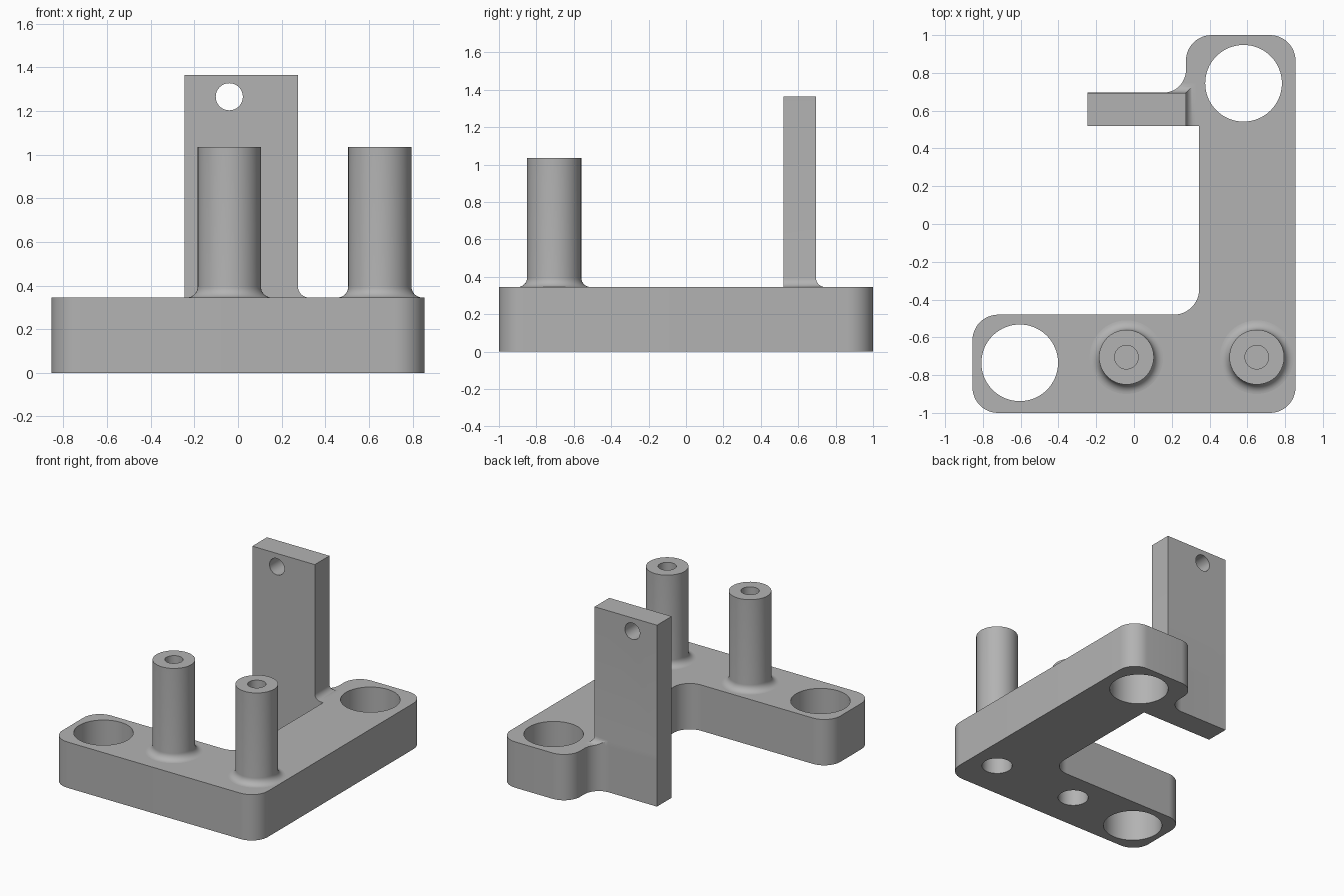
import bpy, bmesh, math
from mathutils import Vector, Matrix

if "Cube" in bpy.data.objects:
    bpy.data.objects.remove(bpy.data.objects["Cube"], do_unlink=True)

BASE_TOP, TAB_TOP, PEG_TOP = 0.345, 1.365, 1.035
FILLET, CORNER = 0.05, 0.135

grey = bpy.data.materials.new("plain grey")
grey.use_nodes = True
colour = (0.45, 0.45, 0.45, 1)
grey.diffuse_color = colour
grey.node_tree.nodes["Principled BSDF"].inputs["Base Color"].default_value = colour


def finish(name, bm):
    bmesh.ops.recalc_face_normals(bm, faces=bm.faces)
    mesh = bpy.data.meshes.new(name)
    bm.to_mesh(mesh)
    bm.free()
    mesh.materials.append(grey)
    obj = bpy.data.objects.new(name, mesh)
    bpy.context.collection.objects.link(obj)
    return obj


def select(obj):
    bpy.ops.object.select_all(action='DESELECT')
    obj.select_set(True)
    bpy.context.view_layer.objects.active = obj


def smooth(obj):
    select(obj)
    bpy.ops.object.shade_smooth_by_angle(angle=math.radians(30))


def boolean(obj, cutter, operation='DIFFERENCE'):
    select(obj)
    mod = obj.modifiers.new("cut", 'BOOLEAN')
    mod.operation, mod.object, mod.solver = operation, cutter, 'EXACT'
    bpy.ops.object.modifier_apply(modifier=mod.name)
    bpy.data.objects.remove(cutter, do_unlink=True)


def cylinder(centre, radius, depth, along_y=False):
    bm = bmesh.new()
    turn = Matrix.Rotation(math.pi / 2, 4, 'X') if along_y else Matrix()
    bmesh.ops.create_cone(bm, cap_ends=True, segments=64, radius1=radius,
                          radius2=radius, depth=depth,
                          matrix=Matrix.Translation(centre) @ turn)
    return finish("cutter", bm)


def rounded(corners, steps=12):
    """Outline through (x, y, radius) corners, each turned into an arc."""
    points = []
    for i, (x, y, r) in enumerate(corners):
        p = Vector((x, y))
        if r == 0:
            points.append(p)
            continue
        a = (Vector(corners[i - 1][:2]) - p).normalized()
        b = (Vector(corners[(i + 1) % len(corners)][:2]) - p).normalized()
        for s in range(steps + 1):
            t = s / steps * math.pi / 2
            points.append(p + r * (a * (1 - math.sin(t)) + b * (1 - math.cos(t))))
    return points


def loft(name, rings):
    """Closed solid through a list of (points, z) rings."""
    bm = bmesh.new()
    loops = [[bm.verts.new((p[0], p[1], z)) for p in pts] for pts, z in rings]
    for low, high in zip(loops, loops[1:]):
        for i in range(len(low)):
            bm.faces.new((low[i - 1], low[i], high[i], high[i - 1]))
    bm.faces.new(loops[0][::-1])
    bm.faces.new(loops[-1])
    return finish(name, bm)


def fillet_steps(steps=8):
    """(offset, height) pairs of a concave quarter round, from foot to wall."""
    for s in range(steps + 1):
        t = s / steps * math.pi / 2
        yield FILLET * (1 - math.sin(t)), FILLET * (1 - math.cos(t))


# L-shaped base with a narrow foot for the upright tab
outline = rounded([
    (-0.855, -1, CORNER), (0.855, -1, CORNER), (0.855, 1, CORNER),
    (0.275, 1, CORNER), (0.275, 0.695, 0.12), (-0.245, 0.695, 0),
    (-0.245, 0.52, 0), (0.345, 0.52, 0), (0.345, -0.48, CORNER),
    (-0.855, -0.48, CORNER)])
base = loft("base_plate", [(outline, 0), (outline, BASE_TOP)])

# Mounting bores through the base, blind bores under the pegs
for x, y in ((-0.605, -0.735), (0.58, 0.745)):
    boolean(base, cylinder((x, y, 0.2), 0.203, 1))
pegs = {"middle_peg": (-0.04, -0.705), "corner_peg": (0.65, -0.705)}
for x, y in pegs.values():
    boolean(base, cylinder((x, y, 0), 0.105, 0.5))
smooth(base)

# Upright tab: filleted slab trimmed to the base outline, with an eyelet
def slab(d):
    return [(-0.3, 0.45), (0.275 + d, 0.45),
            (0.275 + d, 0.6945 + d), (-0.3, 0.6945 + d)]

rings = [(slab(d), BASE_TOP + h) for d, h in fillet_steps()]
tab = loft("upright_tab", rings + [(slab(0), TAB_TOP)])
boolean(tab, loft("cutter", [(outline, 0), (outline, 2)]), 'INTERSECT')
boolean(tab, cylinder((-0.04, 0.6, 1.265), 0.062, 1, along_y=True))
smooth(tab)

# Round pegs: turned profile with a flared foot and a blind hole in the top
for name, (x, y) in pegs.items():
    profile = [(0.145 + d, BASE_TOP + h) for d, h in fillet_steps()]
    profile += [(0.145, PEG_TOP), (0.0625, PEG_TOP), (0.0625, PEG_TOP - 0.35)]
    circle = [(math.cos(a), math.sin(a))
              for a in (math.tau * i / 64 for i in range(64))]
    peg = loft(name, [([(x + r * c, y + r * s) for c, s in circle], z)
                      for r, z in profile])
    smooth(peg)
